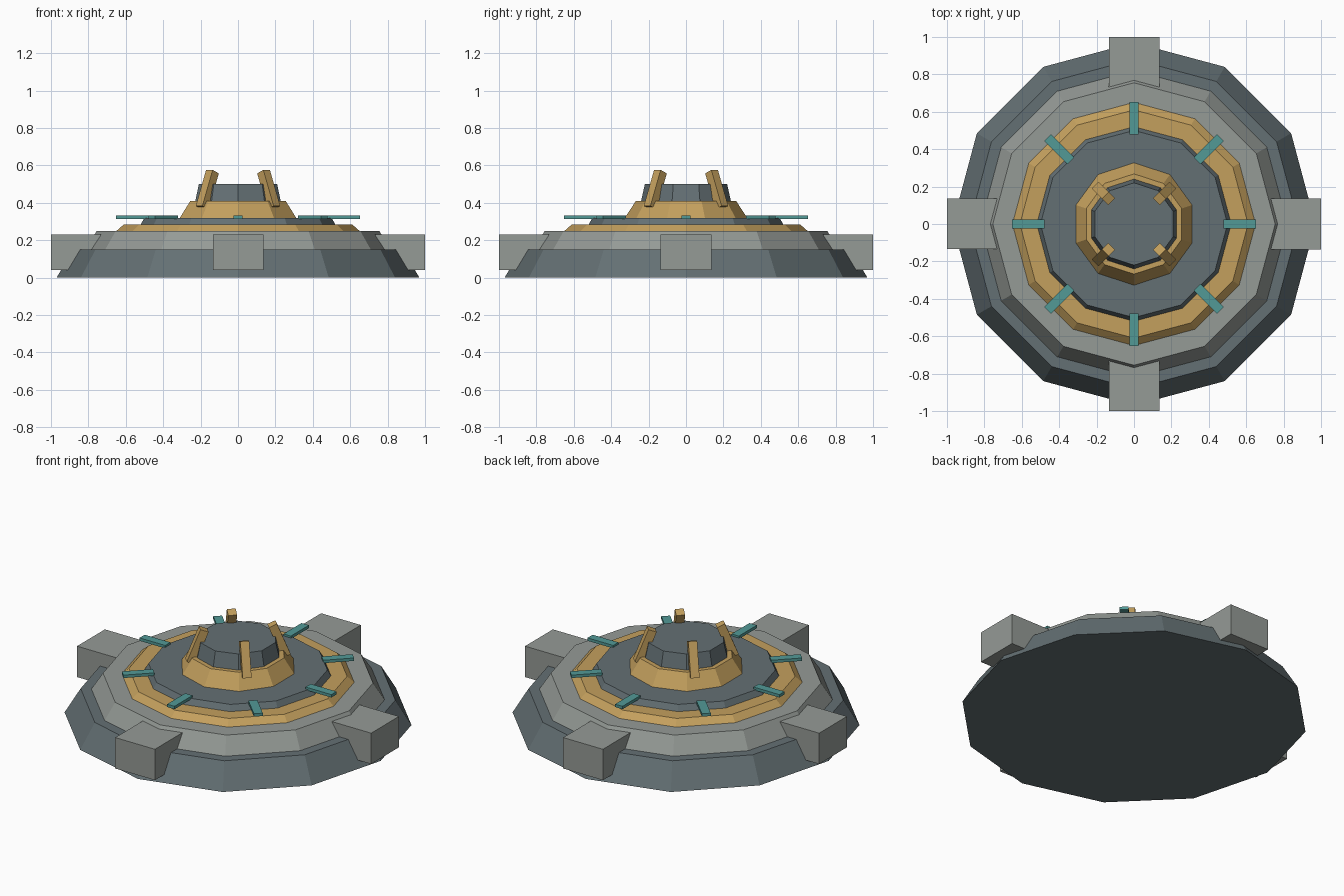
import bpy
from math import radians, pi, cos, sin
from mathutils import Matrix

cube = bpy.data.objects.get("Cube")
if cube:
    bpy.data.objects.remove(cube, do_unlink=True)


def material(name, rgb):
    mat = bpy.data.materials.new(name)
    mat.use_nodes = True
    mat.diffuse_color = (*rgb, 1)
    mat.node_tree.nodes["Principled BSDF"].inputs["Base Color"].default_value = (*rgb, 1)
    return mat


slate = material("slate", (0.127, 0.162, 0.174))
grey = material("light grey", (0.30, 0.325, 0.305))
gold = material("gold", (0.55, 0.35, 0.11))
teal = material("teal", (0.085, 0.32, 0.305))


def make(name, verts, faces, mat):
    mesh = bpy.data.meshes.new(name)
    mesh.from_pydata(verts, [], faces)
    mesh.materials.append(mat)
    obj = bpy.data.objects.new(name, mesh)
    bpy.context.collection.objects.link(obj)
    return obj


def tier(name, sides, low, high, mat):
    """Faceted tapered disc; low and high are (radius, height)."""
    verts = [(r * cos(a), r * sin(a), z) for r, z in (low, high)
             for a in (pi / 2 + 2 * pi * i / sides for i in range(sides))]
    faces = [(i, (i + 1) % sides, sides + (i + 1) % sides, sides + i)
             for i in range(sides)]
    faces += [tuple(reversed(range(sides))), tuple(range(sides, 2 * sides))]
    return make(name, verts, faces, mat)


def radial_boxes(name, count, start, size, radius, height, mat, lean=0):
    """Boxes arranged in a circle; size is (radial, tangential, vertical)."""
    corners = [(x, y, z) for x in (-.5, .5) for y in (-.5, .5) for z in (-.5, .5)]
    faces = [(0, 1, 3, 2), (4, 6, 7, 5), (0, 4, 5, 1),
             (2, 3, 7, 6), (0, 2, 6, 4), (1, 5, 7, 3)]
    verts = [tuple(s * c for s, c in zip(size, p)) for p in corners]
    for i in range(count):
        obj = make(f"{name}_{i + 1}", verts, faces, mat)
        obj.matrix_world = (Matrix.Rotation(start + 2 * pi * i / count, 4, "Z")
                            @ Matrix.Translation((radius, 0, height))
                            @ Matrix.Rotation(-lean, 4, "Y"))


# Stacked hull tiers
tier("base_hull", 12, (0.97, 0), (0.88, 0.15), slate)
tier("upper_hull", 12, (0.82, 0.15), (0.755, 0.25), grey)
tier("gold_ring", 12, (0.65, 0.25), (0.61, 0.285), gold)
tier("inner_deck", 12, (0.52, 0.285), (0.50, 0.32), slate)

# Central turret
tier("turret_collar", 10, (0.327, 0.32), (0.268, 0.41), gold)
tier("turret_cap", 10, (0.24, 0.41), (0.22, 0.50), slate)

# Outer blocks, deck plates and leaning prongs
radial_boxes("side_block", 4, 0, (0.27, 0.27, 0.19), 0.865, 0.135, grey)
radial_boxes("deck_plate", 8, 0, (0.175, 0.05, 0.018), 0.565, 0.323, teal)
radial_boxes("prong", 4, pi / 4, (0.05, 0.05, 0.207), 0.232, 0.471, gold, radians(22))
